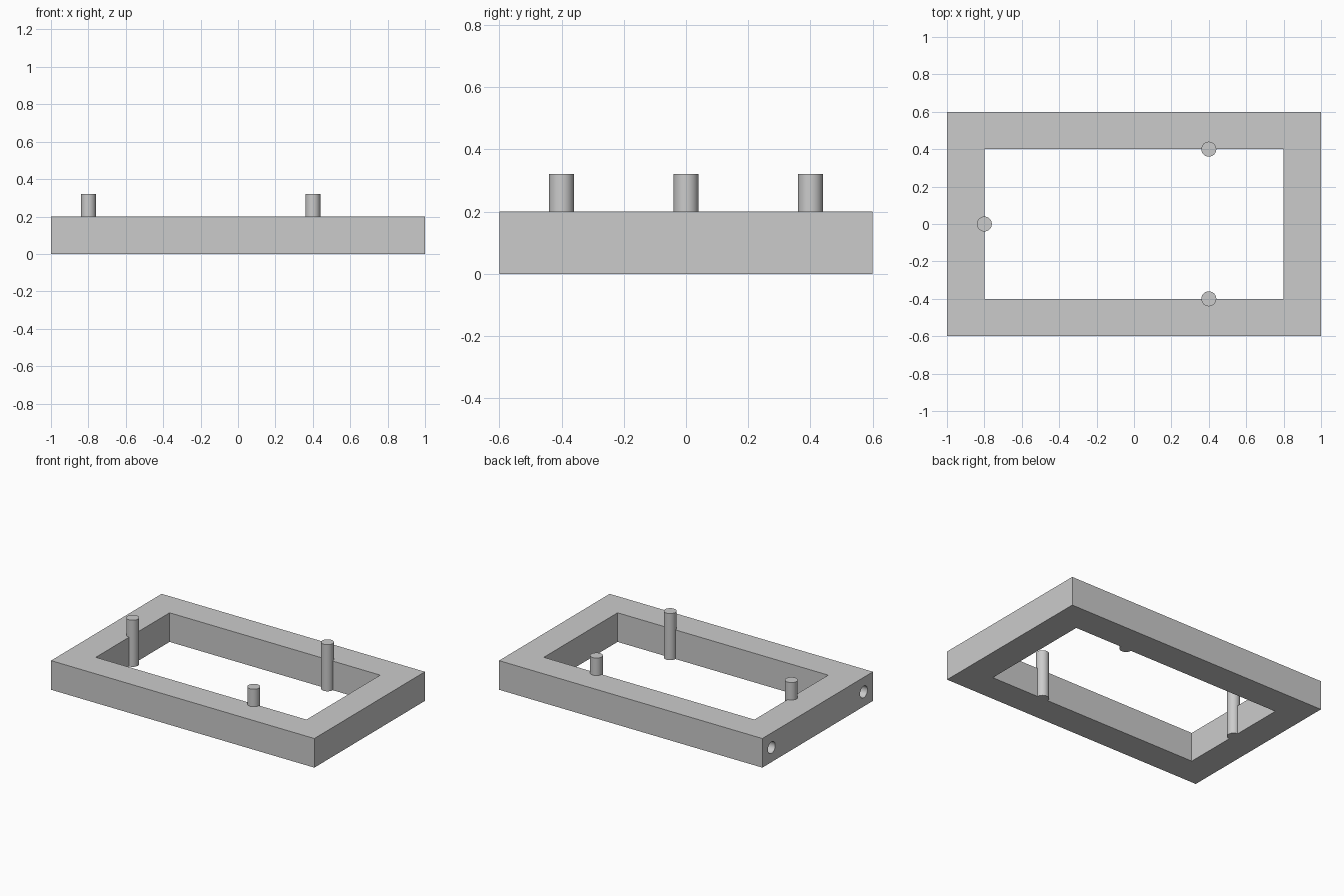
import bpy
import math

cube = bpy.data.objects.get("Cube")
if cube:
    bpy.data.objects.remove(cube, do_unlink=True)

grey = bpy.data.materials.new("plain grey")
grey.use_nodes = True
colour = (0.6, 0.6, 0.6, 1)
grey.diffuse_color = colour
grey.node_tree.nodes["Principled BSDF"].inputs["Base Color"].default_value = colour

HEIGHT = 0.2
RADIUS = 0.04
HOLE_DEPTH = 0.2


def finish(name):
    obj = bpy.context.object
    obj.name = name
    obj.data.materials.append(grey)
    return obj


def box(name, size, z):
    bpy.ops.mesh.primitive_cube_add(size=1, location=(0, 0, z))
    obj = finish(name)
    obj.scale = size
    bpy.ops.object.transform_apply(location=False, rotation=False, scale=True)
    return obj


def rod(name, length, location, rotation=(0, 0, 0)):
    bpy.ops.mesh.primitive_cylinder_add(
        vertices=48, radius=RADIUS, depth=length, location=location, rotation=rotation)
    obj = finish(name)
    bpy.ops.object.shade_smooth_by_angle(angle=math.radians(30))
    return obj


def cut(target, cutter):
    mod = target.modifiers.new(cutter.name, "BOOLEAN")
    mod.operation = "DIFFERENCE"
    mod.solver = "EXACT"
    mod.object = cutter
    bpy.context.view_layer.objects.active = target
    bpy.ops.object.modifier_apply(modifier=mod.name)
    bpy.data.objects.remove(cutter, do_unlink=True)


# Rectangular frame with an open middle
frame = box("frame", (2, 1.2, HEIGHT), HEIGHT / 2)
cut(frame, box("opening_cutter", (1.6, 0.8, 2 * HEIGHT), HEIGHT / 2))

# Blind round holes in the end of each long rail
for side in (-1, 1):
    cut(frame, rod("hole_cutter", 2 * HOLE_DEPTH, (-1, side * 0.5, HEIGHT / 2),
                   (0, math.pi / 2, 0)))

# Upright pegs set half into the inner walls
PEG_HEIGHT = 0.32
for name, x, y in (("end_peg", -0.8, 0), ("front_peg", 0.4, -0.4), ("back_peg", 0.4, 0.4)):
    rod(name, PEG_HEIGHT, (x, y, PEG_HEIGHT / 2))
